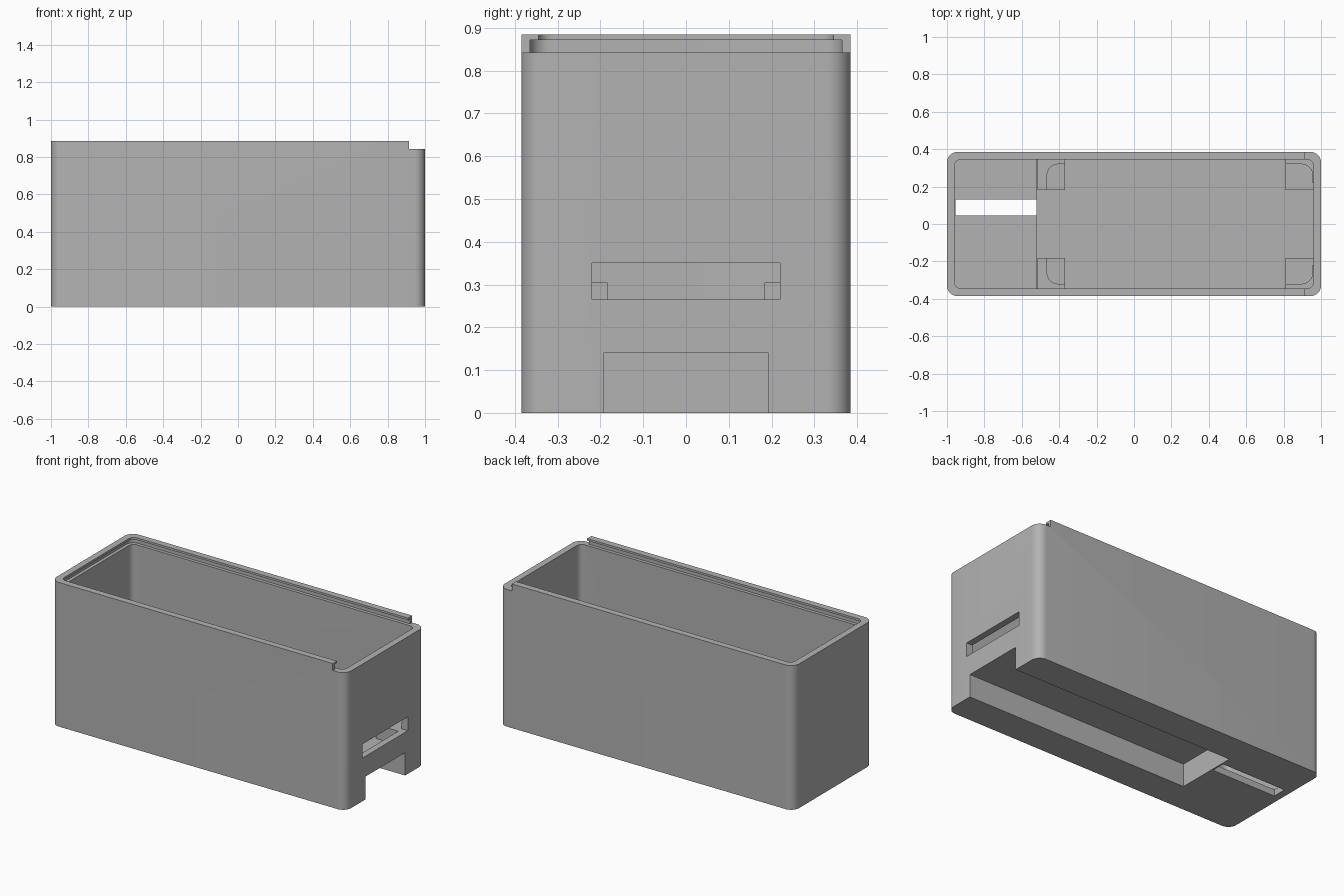
import bpy
import bmesh
import math

cube = bpy.data.objects.get("Cube")
if cube:
    bpy.data.objects.remove(cube, do_unlink=True)

grey = bpy.data.materials.new("plain grey")
grey.use_nodes = True
colour = (0.45, 0.45, 0.45, 1)
grey.diffuse_color = colour
grey.node_tree.nodes["Principled BSDF"].inputs["Base Color"].default_value = colour


def block(name, x, y, z, radius=0.0, steps=10):
    """Upright prism over a rectangle, with rounded vertical corners if asked."""
    outline = []
    if radius:
        corners = [(x[1], y[1]), (x[0], y[1]), (x[0], y[0]), (x[1], y[0])]
        for i, (cx, cy) in enumerate(corners):
            sx = 1 if cx == x[1] else -1
            sy = 1 if cy == y[1] else -1
            for k in range(steps + 1):
                a = math.pi / 2 * (i + k / steps)
                outline.append((cx - sx * radius + radius * math.cos(a),
                                cy - sy * radius + radius * math.sin(a)))
    else:
        outline = [(x[0], y[0]), (x[1], y[0]), (x[1], y[1]), (x[0], y[1])]
    bm = bmesh.new()
    base = bm.faces.new([bm.verts.new((px, py, z[0])) for px, py in outline])
    top = bmesh.ops.extrude_face_region(bm, geom=[base])["geom"]
    bmesh.ops.translate(bm, vec=(0, 0, z[1] - z[0]),
                        verts=[v for v in top if isinstance(v, bmesh.types.BMVert)])
    bmesh.ops.recalc_face_normals(bm, faces=bm.faces)
    mesh = bpy.data.meshes.new(name)
    bm.to_mesh(mesh)
    bm.free()
    mesh.materials.append(grey)
    obj = bpy.data.objects.new(name, mesh)
    bpy.context.collection.objects.link(obj)
    return obj


def combine(operation, tool):
    """Apply a boolean to the case and discard the tool."""
    mod = case.modifiers.new(operation, 'BOOLEAN')
    mod.operation = operation
    mod.solver = 'EXACT'
    mod.object = tool
    bpy.ops.object.select_all(action='DESELECT')
    bpy.context.view_layer.objects.active = case
    case.select_set(True)
    bpy.ops.object.modifier_apply(modifier=mod.name)
    bpy.data.objects.remove(tool, do_unlink=True)


# Outer shell and main cavity
case = block("enclosure_case", (-1, 1), (-0.385, 0.385), (0, 0.885), 0.055)
combine('DIFFERENCE', block("cavity", (-0.96, 0.96), (-0.345, 0.345), (0.04, 1), 0.035))

# Raised floor and the four corner supports standing on it
combine('UNION', block("raised_floor", (-0.52, 0.98), (-0.365, 0.365), (0.02, 0.18)))
for x in ((-0.515, -0.37), (0.81, 0.975)):
    for side in (-1, 1):
        y = sorted((0.183 * side, 0.36 * side))
        combine('UNION', block("corner_support", x, y, (0.1, 0.305)))

# Board recess in the supports, and the opening in the end wall
combine('DIFFERENCE', block("board_recess", (-0.465, 0.955), (-0.32, 0.32), (0.265, 0.4), 0.06))
combine('DIFFERENCE', block("end_opening", (0.9, 1.1), (-0.22, 0.22), (0.265, 0.35)))

# Channel under the floor, and the slot through the low floor
combine('DIFFERENCE', block("channel", (-0.512, 1.1), (-0.193, 0.193), (-0.1, 0.14)))
combine('DIFFERENCE', block("floor_slot", (-0.955, -0.522), (0.045, 0.13), (-0.1, 0.1)))

# Sliding lid groove, open at one end
combine('DIFFERENCE', block("lid_groove", (-0.98, 1.2), (-0.365, 0.365), (0.842, 0.872), 0.045))
combine('DIFFERENCE', block("lid_entry", (0.913, 1.2), (-0.5, 0.5), (0.842, 1)))

# Smooth corners with crisp edges
bpy.ops.object.select_all(action='DESELECT')
case.select_set(True)
bpy.context.view_layer.objects.active = case
bpy.ops.object.shade_smooth_by_angle(angle=math.radians(30))
